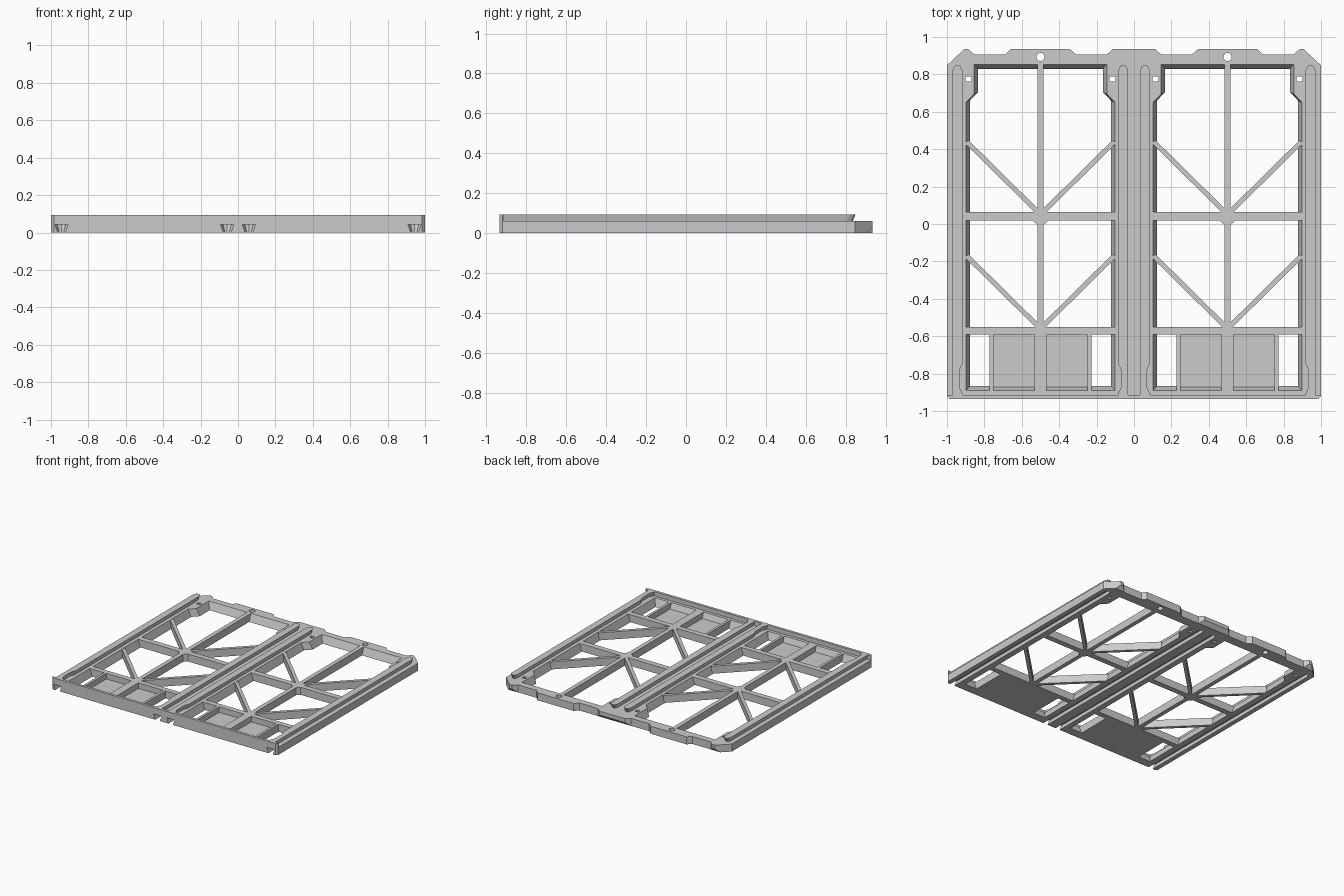
import bpy, bmesh, math
from mathutils import Vector

if "Cube" in bpy.data.objects:
    bpy.data.objects.remove(bpy.data.objects["Cube"])

DECK = 0.06      # height of the flat frame
TOP = 0.094      # height of ridges and front lip


def loft(bm, low, high, z0, z1):
    """Prism between two outlines with the same number of points."""
    a = [bm.verts.new((x, y, z0)) for x, y in low]
    b = [bm.verts.new((x, y, z1)) for x, y in high]
    n = len(a)
    faces = [bm.faces.new(a[::-1]), bm.faces.new(b)]
    for i in range(n):
        j = (i + 1) % n
        faces.append(bm.faces.new((a[i], a[j], b[j], b[i])))
    bmesh.ops.recalc_face_normals(bm, faces=faces)


def rect(x0, x1, y0, y1):
    return [(x0, y0), (x1, y0), (x1, y1), (x0, y1)]


def box(bm, x0, x1, y0, y1, z0, z1):
    r = rect(x0, x1, y0, y1)
    loft(bm, r, r, z0, z1)


def circle(x, y, r, n, turn=0.0):
    return [(x + r * math.cos(turn + 2 * math.pi * i / n),
             y + r * math.sin(turn + 2 * math.pi * i / n)) for i in range(n)]


def bar(bm, p, q, width, z1=DECK):
    """Straight strut between two points in plan."""
    p, q = Vector(p), Vector(q)
    d = (q - p).normalized() * width / 2
    s = Vector((-d.y, d.x))
    r = [tuple(v) for v in (p + s, p - s, q - s, q + s)]
    loft(bm, r, r, 0, z1)


def make(name, bm):
    me = bpy.data.meshes.new(name)
    bm.to_mesh(me)
    bm.free()
    ob = bpy.data.objects.new(name, me)
    bpy.context.collection.objects.link(ob)
    return ob


def dovetail(cx, wide, y0, y1, side=0):
    """Long outline with a rounded far end; side adds a latch notch near the front."""
    pts = [(-wide, y0), (wide, y0)]
    if side:
        pts += [(wide, -0.905), (wide - 0.015, -0.875), (wide - 0.015, -0.78), (wide, -0.745)]
    pts += [(wide, y1 - 0.03), (wide * 0.6, y1 - 0.006), (0, y1),
            (-wide * 0.6, y1 - 0.006), (-wide, y1 - 0.03)]
    return [(cx + (side or 1) * x, y) for x, y in pts]


def mirrored(half):
    """Close a right-hand outline with its mirror image."""
    return half + [(-x, y) for x, y in reversed(half)]


RAILS = [(-0.944, 1), (-0.058, -1), (0.058, 1), (0.944, -1)]
BAYS = (-0.5, 0.5)

# flat frame with tabs along the back edge
bm = bmesh.new()
edge = [(1, -0.92), (1, 0.848), (0.908, 0.935), (0.885, 0.935), (0.853, 0.905),
        (0.69, 0.905), (0.66, 0.935), (0.342, 0.935), (0.308, 0.905),
        (0.147, 0.905), (0.113, 0.935)]
outline = mirrored(edge)
loft(bm, outline, outline, 0, DECK)
frame = make("frame", bm)

# tall front lip with chamfered ends
bm = bmesh.new()
lip_pts = mirrored([(0.985, -0.935), (1, -0.92), (1, -0.914)])
loft(bm, lip_pts, lip_pts, 0, TOP)
lip = make("front_lip", bm)

# cutters: sloped bay openings, holes, latch slots, dovetail grooves, tab chamfers
bm = bmesh.new()
for c in BAYS:
    low = mirrored([(0.377, -0.866), (0.377, 0.66), (0.333, 0.705), (0.333, 0.83)])
    high = mirrored([(0.398, -0.89), (0.398, 0.65), (0.355, 0.695), (0.355, 0.853)])
    grow = 0.01 / DECK
    lo = [(c + p[0] - (q[0] - p[0]) * grow, p[1] - (q[1] - p[1]) * grow) for p, q in zip(low, high)]
    hi = [(c + q[0] + (q[0] - p[0]) * grow, q[1] + (q[1] - p[1]) * grow) for p, q in zip(low, high)]
    loft(bm, lo, hi, -0.01, DECK + 0.01)
    hole = circle(c, 0.893, 0.022, 24)
    loft(bm, hole, hole, -0.01, DECK + 0.01)
    for s in (-1, 1):
        x = c + s * 0.385
        box(bm, x - 0.015, x + 0.015, 0.762, 0.788, -0.01, DECK + 0.01)
for cx, side in RAILS:
    loft(bm, dovetail(cx, 0.016, -1, 0.84), dovetail(cx, 0.035, -1, 0.855), -0.01, 0.042)
for x0, x1 in ((-1.1, -0.8), (-0.2, 0.2), (0.8, 1.1)):
    loft(bm, rect(x0, x1, 0.897, 1.0), rect(x0, x1, 0.94, 1.0), -0.01, 0.034)
cutter = make("cutter", bm)
cutter.hide_render = True

for ob in (frame, lip):
    mod = ob.modifiers.new("cut", 'BOOLEAN')
    mod.operation = 'DIFFERENCE'
    mod.solver = 'EXACT'
    mod.object = cutter
    bpy.context.view_layer.objects.active = ob
    bpy.ops.object.modifier_apply(modifier=mod.name)
bpy.data.objects.remove(cutter)

# undercut ridges along the rails
for i, (cx, side) in enumerate(RAILS):
    bm = bmesh.new()
    loft(bm, dovetail(cx, 0.018, -0.916, 0.835, side),
         dovetail(cx, 0.027, -0.916, 0.85, side), DECK - 0.002, TOP)
    make(f"rail_ridge_{i + 1}", bm)

for i, c in enumerate(BAYS):
    # lattice of struts
    bm = bmesh.new()
    box(bm, c - 0.385, c + 0.385, 0.02, 0.065, 0, DECK)
    box(bm, c - 0.385, c + 0.385, -0.592, -0.55, 0, DECK)
    box(bm, c - 0.385, c - 0.398, -0.592, -0.55, 0.03, DECK)
    box(bm, c + 0.385, c + 0.398, -0.592, -0.55, 0.03, DECK)
    box(bm, c - 0.385, c - 0.398, 0.02, 0.065, 0.03, DECK)
    box(bm, c + 0.385, c + 0.398, 0.02, 0.065, 0.03, DECK)
    box(bm, c - 0.017, c + 0.017, -0.56, 0.855, 0, DECK)
    for y in (0.05, -0.56):
        for s in (-1, 1):
            bar(bm, (c, y), (c + s * 0.395, y + 0.39), 0.026)
    node = circle(c, 0.037, 0.045, 8, math.pi / 8)
    loft(bm, node, node, 0, DECK)
    make(f"bay_lattice_{i + 1}", bm)

    # floor panel with side ribs and a central spine
    bm = bmesh.new()
    box(bm, c - 0.272, c + 0.272, -0.9, -0.58, 0, 0.015)
    for s in (-1, 1):
        x = c + s * 0.262
        box(bm, x - 0.01, x + 0.01, -0.9, -0.58, 0, DECK)
    box(bm, c - 0.032, c + 0.032, -0.916, -0.58, 0, DECK)
    make(f"floor_panel_{i + 1}", bm)
